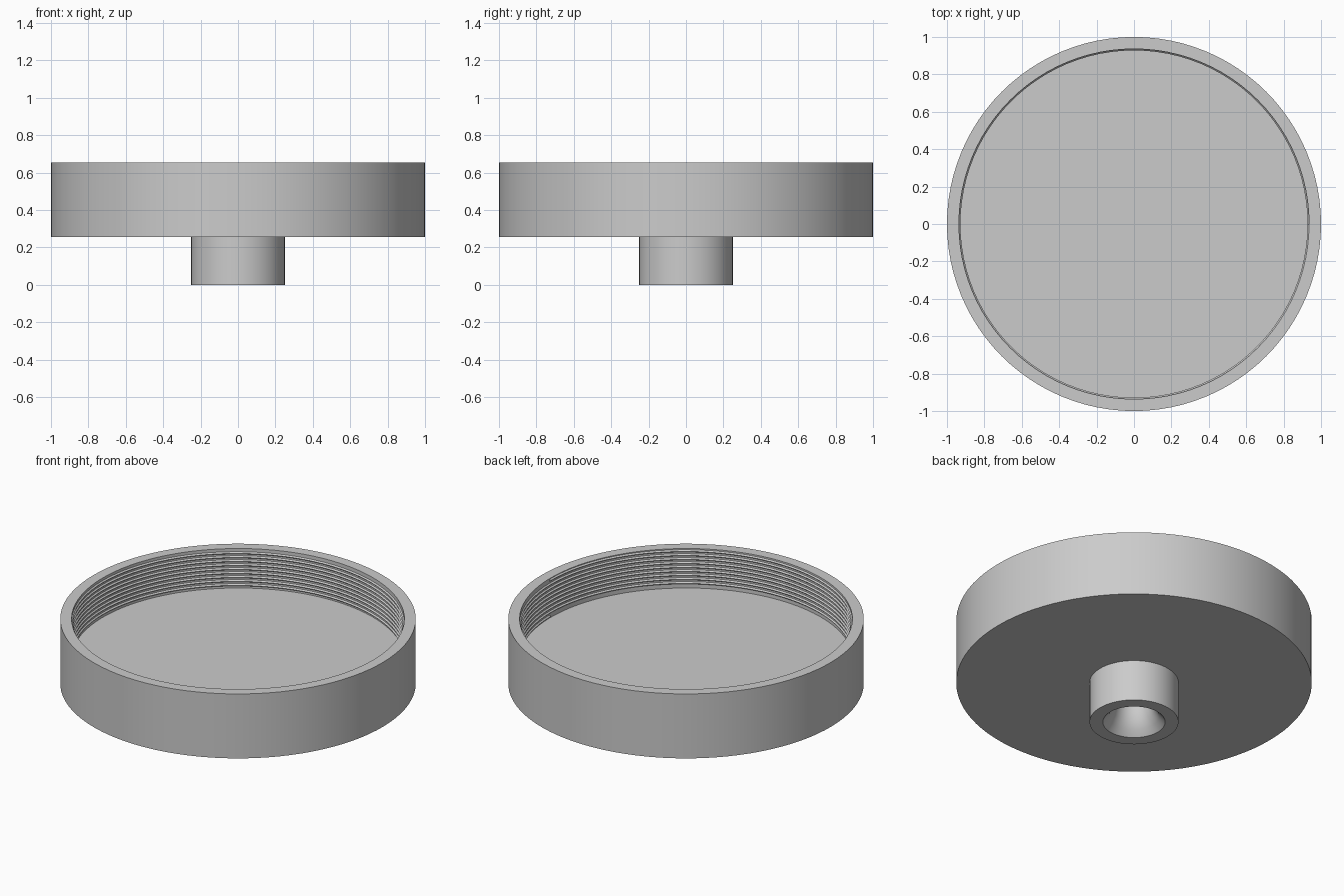
import bpy, bmesh, math

cube = bpy.data.objects.get("Cube")
if cube:
    bpy.data.objects.remove(cube, do_unlink=True)

grey = bpy.data.materials.new("plain grey")
colour = (0.6, 0.6, 0.6, 1)
grey.diffuse_color = colour
grey.use_nodes = True
grey.node_tree.nodes["Principled BSDF"].inputs["Base Color"].default_value = colour

SEGMENTS = 96
BASE, FLOOR, TOP = 0.255, 0.41, 0.655
BORE = 0.936


def finish(bm, name, angle):
    bmesh.ops.recalc_face_normals(bm, faces=bm.faces)
    mesh = bpy.data.meshes.new(name)
    bm.to_mesh(mesh)
    bm.free()
    mesh.materials.append(grey)
    obj = bpy.data.objects.new(name, mesh)
    bpy.context.collection.objects.link(obj)
    bpy.ops.object.select_all(action="DESELECT")
    obj.select_set(True)
    bpy.context.view_layer.objects.active = obj
    bpy.ops.object.shade_smooth_by_angle(angle=math.radians(angle))
    return obj


def lathe(name, profile):
    """Revolve (radius, height) points about the vertical axis."""
    bm = bmesh.new()
    verts = [bm.verts.new((r, 0, z)) for r, z in profile]
    edges = [bm.edges.new(pair) for pair in zip(verts, verts[1:])]
    bmesh.ops.spin(bm, geom=verts + edges, cent=(0, 0, 0), axis=(0, 0, 1),
                   angle=math.tau, steps=SEGMENTS, use_merge=True)
    bmesh.ops.remove_doubles(bm, verts=bm.verts, dist=1e-4)
    return finish(bm, name, 30)


# Shallow round cup
lathe("lid_body", [(0, BASE), (1, BASE), (1, TOP), (BORE, TOP),
                   (BORE, FLOOR), (0, FLOOR)])

# Stem below the cup, with a flared blind socket
lathe("stem", [(0.25, BASE), (0.25, 0), (0.175, 0), (0.143, 0.035),
               (0.118, 0.08), (0.105, 0.13), (0.1, 0.18), (0.1, 0.25), (0, 0.25)])

# Fine helical ridge inside the wall
PITCH, TURNS, HALF = 0.026, 9, 0.011
bm = bmesh.new()
previous = None
for i in range(SEGMENTS * TURNS + 1):
    a = math.tau * i / SEGMENTS
    z = FLOOR + HALF + (TOP - FLOOR - 2 * HALF) * i / (SEGMENTS * TURNS)
    ring = [bm.verts.new((r * math.cos(a), r * math.sin(a), z + dz))
            for r, dz in ((BORE + 0.004, -HALF), (BORE - 0.008, 0), (BORE + 0.004, HALF))]
    if previous:
        for j in range(3):
            k = (j + 1) % 3
            bm.faces.new((previous[j], previous[k], ring[k], ring[j]))
    else:
        bm.faces.new(ring)
    previous = ring
bm.faces.new(previous)
finish(bm, "inner_thread", 30)
